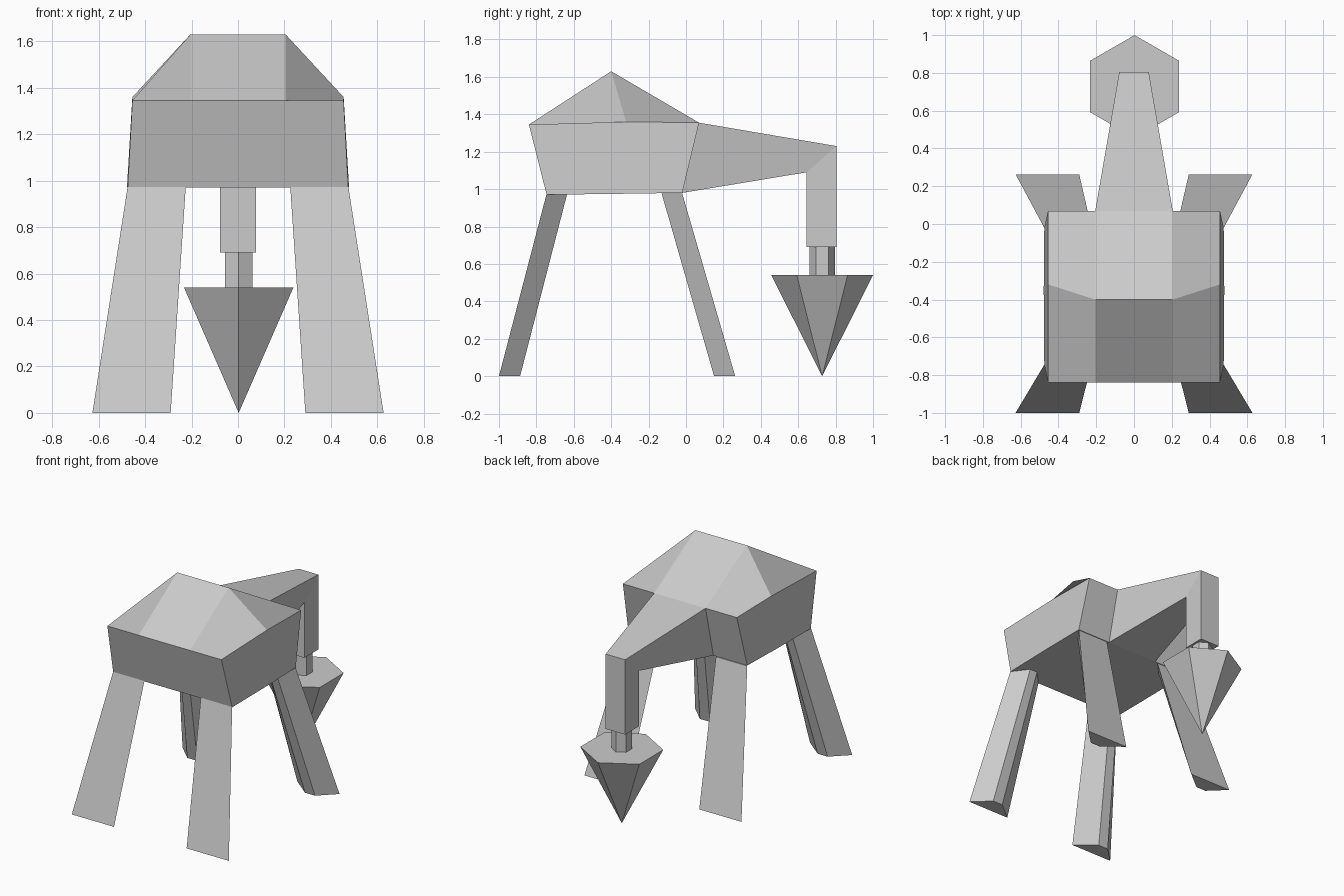
import bpy, bmesh
from math import pi
from mathutils import Matrix

if "Cube" in bpy.data.objects:
    bpy.data.objects.remove(bpy.data.objects["Cube"])


def loft(name, sections, cap_start=True, cap_end=True, extra=()):
    """Skin a list of equal-length closed sections with flat faces."""
    bm = bmesh.new()
    rings = [[bm.verts.new(p) for p in s] for s in sections]
    n = len(rings[0])
    for a, b in zip(rings, rings[1:]):
        for i in range(n):
            j = (i + 1) % n
            bm.faces.new((a[i], a[j], b[j], b[i]))
    if cap_start:
        bm.faces.new(rings[0][::-1])
    if cap_end:
        bm.faces.new(rings[-1])
    for idx in extra:  # partial cap on the last ring
        bm.faces.new([rings[-1][i] for i in idx])
    return finish(name, bm)


def finish(name, bm):
    bmesh.ops.recalc_face_normals(bm, faces=bm.faces)
    mesh = bpy.data.meshes.new(name)
    bm.to_mesh(mesh)
    bm.free()
    obj = bpy.data.objects.new(name, mesh)
    bpy.context.collection.objects.link(obj)
    return obj


# Body with ridged roof: front, ridge and back sections
def body_section(y_low, z_low, x_low, y_side, z_side, y_top, z_top):
    right = [(0.205, y_top, z_top), (0.455, y_side, z_side),
             (x_low, y_low, z_low), (0.205, y_low, z_low)]
    left = [(-x, y, z) for x, y, z in reversed(right)]
    return right + left


body = loft("body", [
    body_section(-0.745, 0.97, 0.475, -0.84, 1.345, -0.84, 1.345),
    body_section(-0.35, 0.975, 0.478, -0.32, 1.36, -0.40, 1.63),
    body_section(-0.02, 0.98, 0.475, 0.07, 1.355, 0.07, 1.355),
], cap_end=False, extra=[(0, 1, 2, 3), (4, 5, 6, 7)])


# Tapered arm that bends straight down
def arm_section(x, top, low):
    return [(-x, *low), (x, *low), (x, *top), (-x, *top)]


loft("arm", [
    arm_section(0.205, (0.07, 1.355), (-0.02, 0.98)),
    arm_section(0.078, (0.805, 1.23), (0.645, 1.09)),
    arm_section(0.078, (0.805, 0.69), (0.645, 0.69)),
], cap_start=False)


# Six-sided shaft and pointed tip
def hex_part(name, r_low, r_high, z_low, z_high):
    bm = bmesh.new()
    m = Matrix.Translation((0.003, 0.728, (z_low + z_high) / 2)) @ Matrix.Rotation(pi / 2, 4, 'Z')
    bmesh.ops.create_cone(bm, cap_ends=True, segments=6, radius1=r_low,
                          radius2=r_high, depth=z_high - z_low)
    # put a corner on the y axis whatever the starting angle
    v = max(bm.verts, key=lambda p: p.co.xy.length)
    if abs(v.co.x) < 1e-4 or abs(abs(v.co.y) - r_high / 2) < 1e-4 and any(
            abs(p.co.x) < 1e-4 and abs(p.co.y) > 1e-3 for p in bm.verts):
        m = m @ Matrix.Rotation(-pi / 2, 4, 'Z')
    bm.transform(m)
    return finish(name, bm)


hex_part("shaft", 0.068, 0.068, 0.54, 0.69)
hex_part("tip", 0.0, 0.272, 0.0, 0.54)


# Splayed legs with a trapezoid cross-section, wide side outward
def leg_section(xs, y_out, y_in, z, side):
    a, b, c, d = (side * x for x in xs)
    return [(a, y_out, z), (b, y_in, z), (c, y_in, z), (d, y_out, z)]


foot_x = (0.29, 0.43, 0.51, 0.627)
top_x = (0.225, 0.33, 0.39, 0.475)
for label, foot, top in (("front", (-1.0, -0.887), (-0.745, -0.635)),
                         ("back", (0.263, 0.15), (-0.02, -0.13))):
    for side_name, s in (("left", -1), ("right", 1)):
        loft(f"{label}_leg_{side_name}", [
            leg_section(foot_x, *foot, 0.0, s),
            leg_section(top_x, *top, 0.976, s)])
